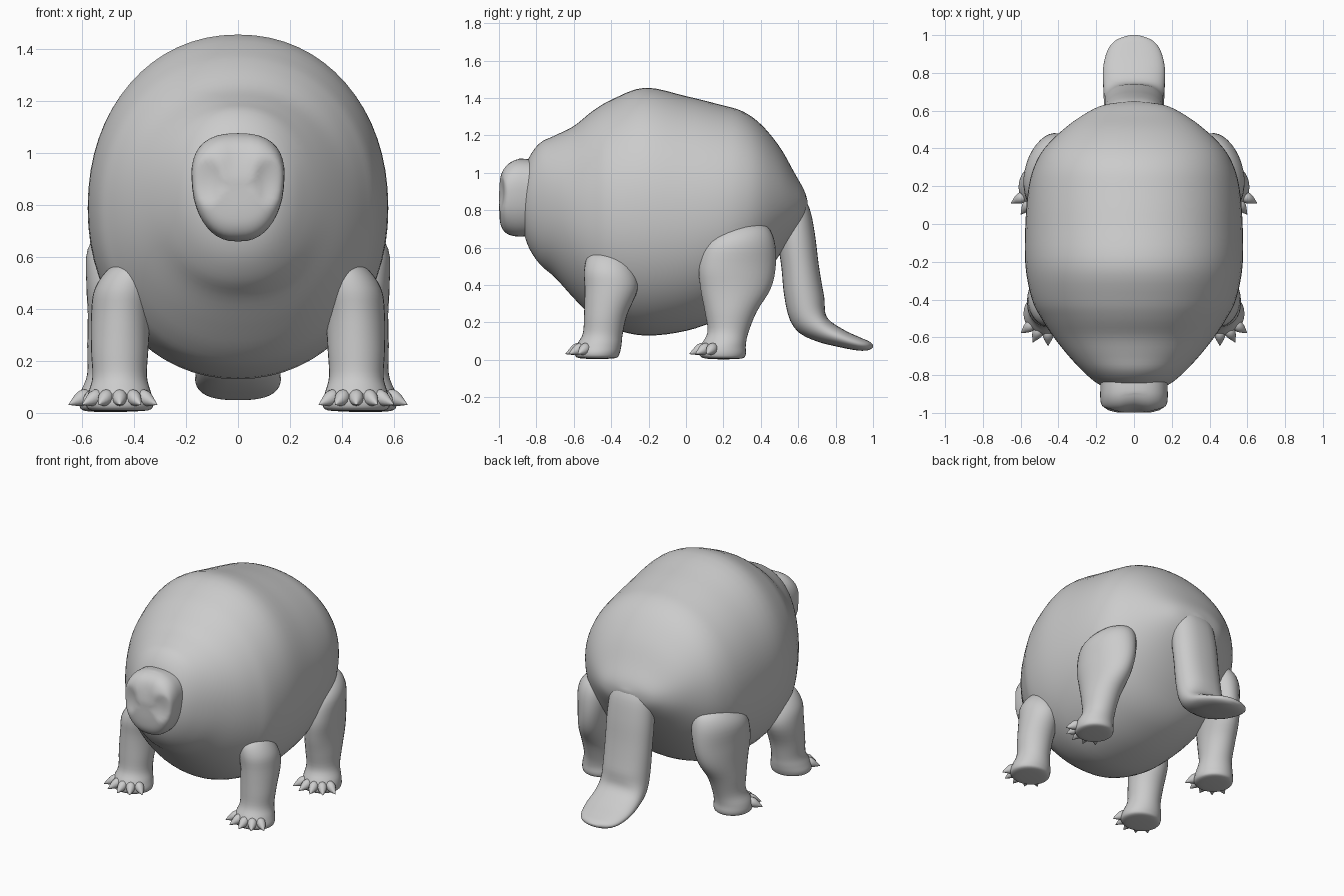
import bpy, bmesh
from math import sin, cos, pi, radians
from mathutils import Vector


def spline(rows, steps):
    """Catmull-Rom resampling of parameter rows."""
    out = []
    for i in range(len(rows) - 1):
        a, b, c, d = (rows[max(0, min(len(rows) - 1, i + k))] for k in (-1, 0, 1, 2))
        for s in range(steps):
            t = s / steps
            out.append([0.5 * (2 * q + (r - p) * t + (2 * p - 5 * q + 4 * r - w) * t * t
                               + (3 * q - p - 3 * r + w) * t ** 3)
                        for p, q, r, w in zip(a, b, c, d)])
    return out + [list(rows[-1])]


def loft(name, rows, point, sides=32, steps=4, mirror=False):
    """Skin closed rings: point(row, angle) gives each ring vertex."""
    bm = bmesh.new()
    rings = [[bm.verts.new(point(r, 2 * pi * k / sides)) for k in range(sides)]
             for r in spline(rows, steps)]
    for a, b in zip(rings, rings[1:]):
        for k in range(sides):
            n = (k + 1) % sides
            bm.faces.new((a[k], a[n], b[n], b[k]))
    bm.faces.new(rings[0])
    bm.faces.new(rings[-1])
    bmesh.ops.recalc_face_normals(bm, faces=bm.faces)
    for f in bm.faces:
        f.smooth = True
    me = bpy.data.meshes.new(name)
    bm.to_mesh(me)
    bm.free()
    ob = bpy.data.objects.new(name, me)
    bpy.context.collection.objects.link(ob)
    if mirror:
        ob.modifiers.new("Mirror", 'MIRROR')
    return ob


# domed shell body: y, half width, top z, bottom z
body = [(-0.875, 0.02, 0.84, 0.80), (-0.87, 0.13, 0.97, 0.70), (-0.84, 0.20, 1.08, 0.60),
        (-0.78, 0.27, 1.16, 0.51), (-0.70, 0.345, 1.20, 0.44), (-0.60, 0.425, 1.25, 0.33),
        (-0.50, 0.49, 1.33, 0.23), (-0.40, 0.54, 1.39, 0.17), (-0.22, 0.575, 1.455, 0.13),
        (0.0, 0.575, 1.41, 0.155), (0.18, 0.56, 1.365, 0.22), (0.30, 0.53, 1.33, 0.30),
        (0.40, 0.475, 1.26, 0.42), (0.50, 0.375, 1.14, 0.56), (0.58, 0.265, 1.00, 0.67),
        (0.63, 0.16, 0.91, 0.75), (0.65, 0.02, 0.85, 0.83)]


def body_point(r, a):
    y, w, top, bot = r
    c, s = cos(a), sin(a)
    e = 0.95
    x = w * abs(c) ** e * (1 if c > 0 else -1)
    z = (top - bot) / 2 * abs(s) ** e * (1 if s > 0 else -1)
    return Vector((x, y, (top + bot) / 2 + z))


loft("body", body, body_point, sides=64)

# blunt head, wide at the brow and narrow at the muzzle: y, half width, top z, bottom z
head = [(-0.75, 0.17, 1.06, 0.67), (-0.86, 0.175, 1.075, 0.66), (-0.92, 0.176, 1.07, 0.662),
        (-0.965, 0.168, 1.04, 0.68), (-0.99, 0.14, 0.99, 0.72), (-0.998, 0.09, 0.93, 0.78),
        (-0.998, 0.01, 0.87, 0.85)]


def head_point(r, a):
    y, w, top, bot = r
    c, s = cos(a), sin(a)
    x = w * abs(c) ** 0.8 * (1 if c > 0 else -1) * (1 + 0.16 * s)
    z = (top + bot) / 2 + (top - bot) / 2 * abs(s) ** 0.85 * (1 if s > 0 else -1)
    # eye hollows and the forehead groove
    eye = 0.02 * max(0, 1 - ((abs(x) - 0.12) / 0.06) ** 2 - ((z - 0.89) / 0.09) ** 2)
    groove = 0.012 * max(0, 1 - (x / 0.06) ** 2) * max(0, min(1, (z - 0.9) / 0.08))
    return Vector((x, y + (eye + groove) * (y < -0.9), z))


loft("head", head, head_point, sides=40)

# flat tail: center y, z, half width, half thickness, tilt of the cross-section in degrees
tail = [(0.55, 0.90, 0.10, 0.05, 10), (0.575, 0.80, 0.145, 0.085, 10),
        (0.59, 0.66, 0.16, 0.10, 8), (0.61, 0.50, 0.16, 0.10, 6),
        (0.63, 0.35, 0.16, 0.105, 8), (0.66, 0.23, 0.16, 0.10, 35),
        (0.73, 0.16, 0.163, 0.068, 65), (0.83, 0.115, 0.163, 0.048, 73),
        (0.92, 0.086, 0.14, 0.036, 75), (0.97, 0.075, 0.10, 0.026, 76),
        (0.995, 0.072, 0.04, 0.012, 78), (1.0, 0.072, 0.005, 0.003, 78)]


def tail_point(r, a):
    y, z, w, t, tilt = r
    x = w * abs(cos(a)) ** 0.8 * (1 if cos(a) > 0 else -1)
    d = t * sin(a)
    return Vector((x, y + d * cos(radians(tilt)), z + d * sin(radians(tilt))))


loft("tail", tail, tail_point)


# legs: center x, y, z, half width, half depth, turn in degrees
def leg_point(r, a):
    x, y, z, w, d, turn = r
    u, v = w * cos(a), d * sin(a)
    t = radians(turn)
    return Vector((x + u * cos(t) - v * sin(t), y + u * sin(t) + v * cos(t), z))


front_leg = [(0.38, -0.42, 0.58, 0.03, 0.03, 0), (0.40, -0.42, 0.56, 0.09, 0.10, 0),
             (0.435, -0.41, 0.48, 0.115, 0.135, 0), (0.45, -0.40, 0.38, 0.115, 0.142, 0),
             (0.455, -0.43, 0.24, 0.11, 0.115, 0), (0.455, -0.445, 0.14, 0.105, 0.107, 0),
             (0.455, -0.465, 0.08, 0.12, 0.12, 0), (0.455, -0.475, 0.035, 0.13, 0.12, 0),
             (0.455, -0.475, 0.01, 0.11, 0.10, 0), (0.455, -0.475, 0.005, 0.02, 0.02, 0)]
rear_leg = [(0.38, 0.33, 0.74, 0.03, 0.04, 18), (0.42, 0.32, 0.71, 0.09, 0.12, 18),
            (0.45, 0.29, 0.63, 0.12, 0.19, 18), (0.46, 0.275, 0.50, 0.115, 0.21, 15),
            (0.465, 0.265, 0.38, 0.11, 0.19, 10), (0.475, 0.24, 0.26, 0.105, 0.14, 5),
            (0.48, 0.225, 0.15, 0.10, 0.11, 0), (0.49, 0.20, 0.08, 0.115, 0.12, -10),
            (0.49, 0.195, 0.03, 0.12, 0.125, -10), (0.49, 0.20, 0.008, 0.10, 0.10, -10),
            (0.49, 0.20, 0.003, 0.02, 0.02, -10)]
loft("front_leg", front_leg, leg_point, mirror=True)
loft("rear_leg", rear_leg, leg_point, mirror=True)


# pointed toes fanned around the front of each foot
def add_claws(name, cx, cy, spread, reach, turn):
    for i in range(5):
        a = radians((i - 2) * 25 + turn)
        direction = Vector((sin(a), -cos(a) * 0.9, 0)).normalized()
        side = Vector((-direction.y, direction.x, 0))
        base = Vector((cx + spread * sin(a), cy - reach * cos(a), 0.06))

        def claw_point(r, b):
            along, z, rad = r
            p = base + direction * along + side * rad * cos(b)
            p.z = z + rad * 1.1 * sin(b)
            return p

        loft(f"{name}_{i + 1}", [(-0.035, 0.06, 0.015), (0, 0.06, 0.028), (0.03, 0.055, 0.026),
                                 (0.055, 0.043, 0.013), (0.075, 0.032, 0.001)],
             claw_point, sides=12, steps=2, mirror=True)


add_claws("front_claw", 0.455, -0.465, 0.11, 0.105, 0)
add_claws("rear_claw", 0.49, 0.20, 0.11, 0.11, 10)
